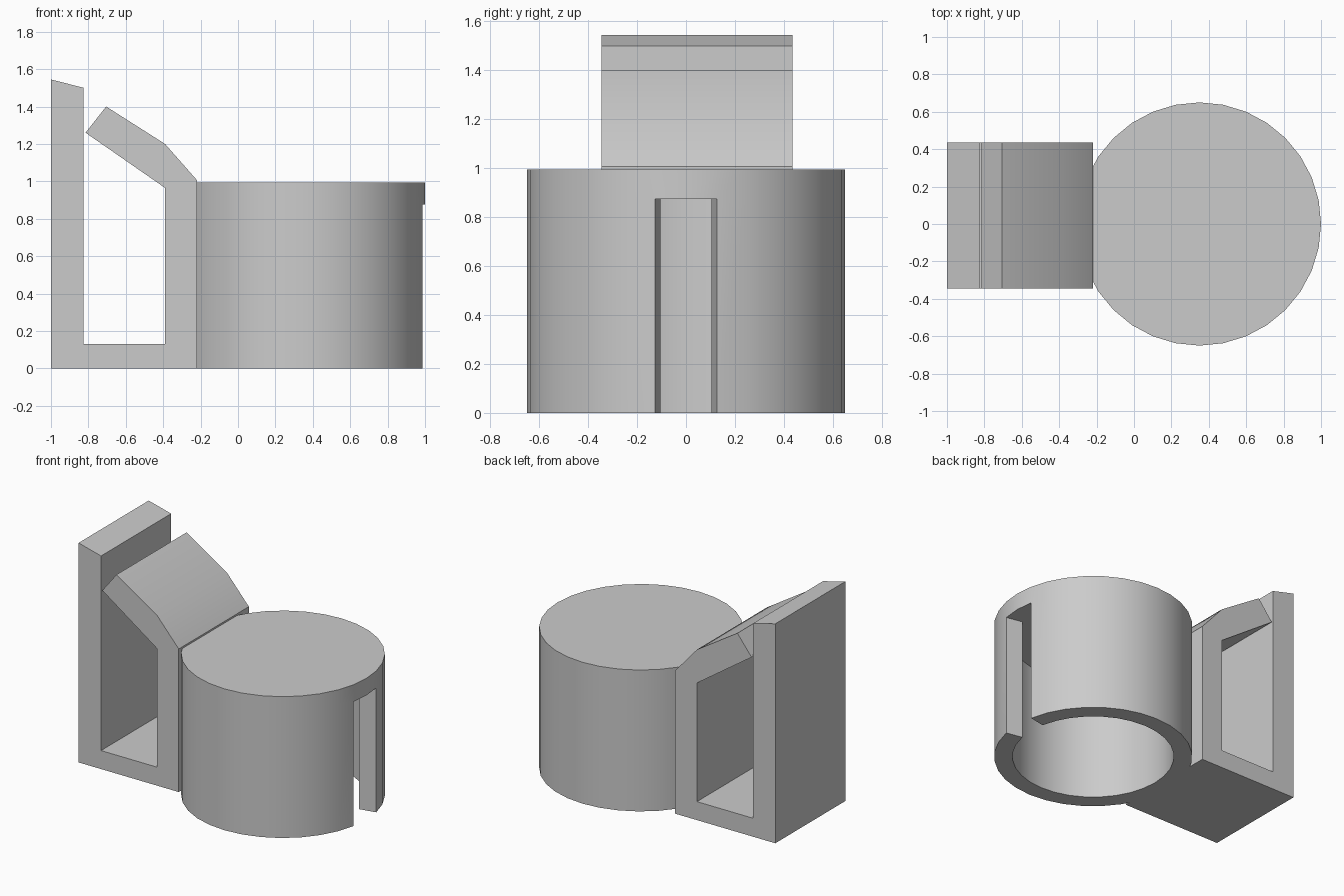
import bpy, bmesh
from math import cos, sin, pi, radians

default = bpy.data.objects.get("Cube")
if default:
    bpy.data.objects.remove(default, do_unlink=True)

GREY = (0.6, 0.6, 0.6, 1.0)
grey = bpy.data.materials.new("plain grey")
grey.use_nodes = True
grey.diffuse_color = GREY
grey.node_tree.nodes["Principled BSDF"].inputs["Base Color"].default_value = GREY


def finish(bm, name):
    """Turn a bmesh into a smooth shaded object with sharp corners."""
    loose = [v for v in bm.verts if not v.link_faces]
    bmesh.ops.delete(bm, geom=loose, context='VERTS')
    bmesh.ops.recalc_face_normals(bm, faces=bm.faces)
    mesh = bpy.data.meshes.new(name)
    bm.to_mesh(mesh)
    bm.free()
    mesh.materials.append(grey)
    mesh.shade_smooth()
    mesh.set_sharp_from_angle(angle=radians(30))
    obj = bpy.data.objects.new(name, mesh)
    bpy.context.collection.objects.link(obj)
    return obj


# Holder cup: hollow from below, closed on top, with a radial slot facing +x
SIDES = 32
CENTRE_X, OUTER, INNER = 0.35, 0.65, 0.53
CEILING, TOP = 0.875, 0.995
SLOT = (0, SIDES - 1)

bm = bmesh.new()


def ring(radius, z):
    return [bm.verts.new((CENTRE_X + radius * cos(2 * pi * i / SIDES),
                          radius * sin(2 * pi * i / SIDES), z))
            for i in range(SIDES)]


out_low, out_mid, out_top = (ring(OUTER, z) for z in (0, CEILING, TOP))
in_low, in_mid = (ring(INNER, z) for z in (0, CEILING))


def band(i, a, b):
    j = (i + 1) % SIDES
    bm.faces.new((a[i], a[j], b[j], b[i]))


for i in range(SIDES):
    band(i, out_mid, out_top)
    if i in SLOT:
        band(i, out_mid, in_mid)
    else:
        band(i, out_low, out_mid)
        band(i, in_low, in_mid)
        band(i, out_low, in_low)
# slot side walls, lid and ceiling
for i in (1, SIDES - 1):
    bm.faces.new((out_low[i], out_mid[i], in_mid[i], in_low[i]))
bm.faces.new(out_top)
bm.faces.new(in_mid)
finish(bm, "holder_cup")

# Mounting clip: a hooked profile extruded along y
profile = [(-1, 0), (-0.22, 0), (-0.22, 1.007), (-0.39, 1.2), (-0.705, 1.4),
           (-0.815, 1.26), (-0.39, 0.965), (-0.39, 0.13), (-0.825, 0.13),
           (-0.825, 1.5), (-1, 1.545)]
FRONT, BACK = -0.345, 0.435
bm = bmesh.new()
side = bm.faces.new([bm.verts.new((x, FRONT, z)) for x, z in profile])
grown = bmesh.ops.extrude_face_region(bm, geom=[side], use_keep_orig=True)
moved = [g for g in grown["geom"] if isinstance(g, bmesh.types.BMVert)]
bmesh.ops.translate(bm, verts=moved, vec=(0, BACK - FRONT, 0))
finish(bm, "mounting_clip")
